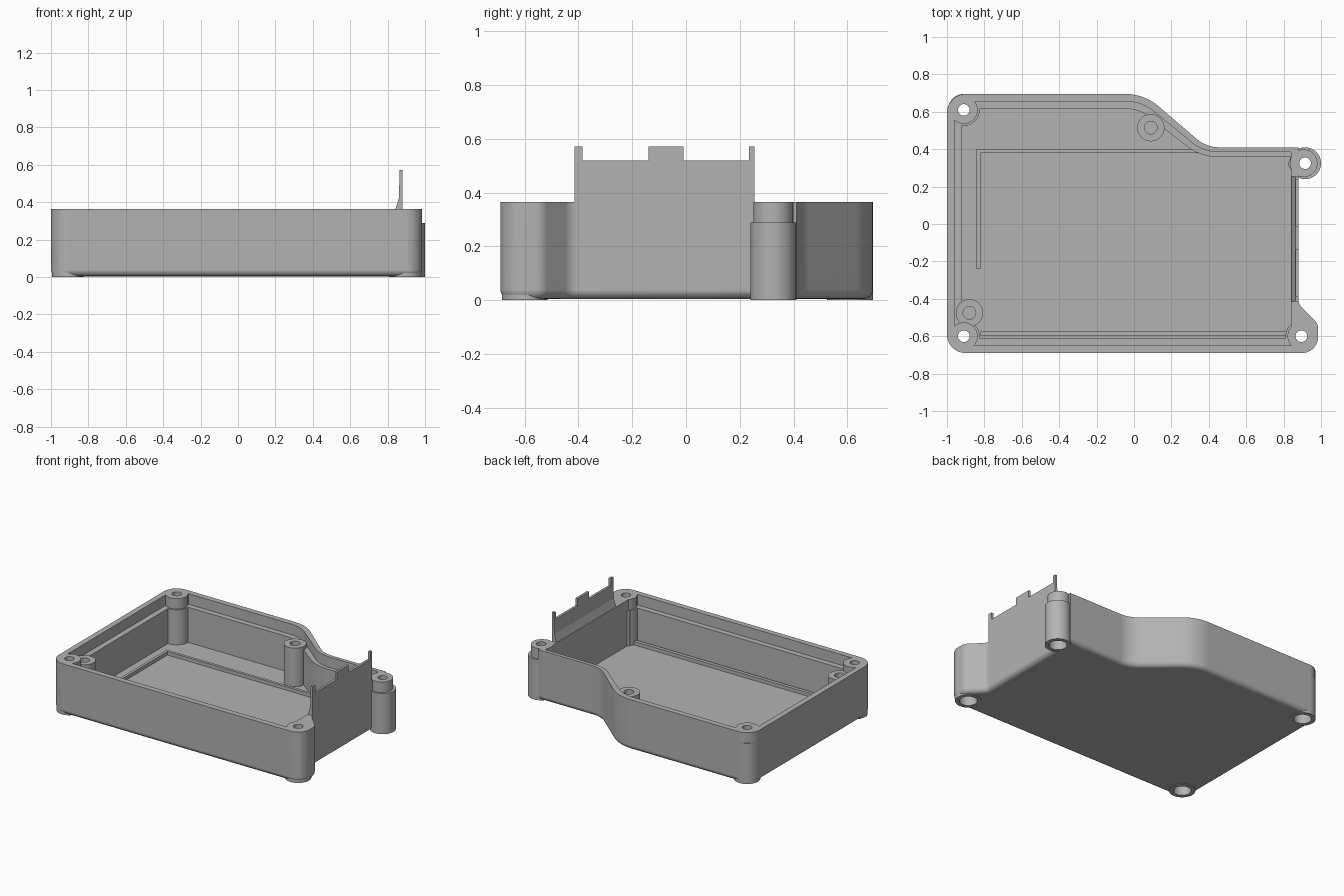
import bpy, bmesh, math
from mathutils import Vector

if "Cube" in bpy.data.objects:
    bpy.data.objects.remove(bpy.data.objects["Cube"], do_unlink=True)

RIM, LEDGE, FLOOR = 0.365, 0.29, 0.04

grey = bpy.data.materials.new("case_grey")
grey.use_nodes = True
grey.diffuse_color = (0.45, 0.45, 0.45, 1)
grey.node_tree.nodes["Principled BSDF"].inputs["Base Color"].default_value = (0.45, 0.45, 0.45, 1)


def rounded(corners, steps=12):
    """Turn (x, y, radius) corners into a smooth outline."""
    pts = []
    for i, (x, y, r) in enumerate(corners):
        p = Vector((x, y))
        if r == 0:
            pts.append(p)
            continue
        a = (Vector(corners[i - 1][:2]) - p).normalized()
        b = (Vector(corners[(i + 1) % len(corners)][:2]) - p).normalized()
        half = a.angle(b) / 2
        centre = p + (a + b).normalized() * r / math.sin(half)
        start = p + a * r / math.tan(half) - centre
        sweep = start.angle_signed(p + b * r / math.tan(half) - centre)
        for k in range(steps + 1):
            t = -sweep * k / steps
            c, s = math.cos(t), math.sin(t)
            pts.append(centre + Vector((start.x * c - start.y * s, start.x * s + start.y * c)))
    return pts


def prism(name, pts, z0, z1, fillet=0):
    """Extrude an outline upwards, optionally rounding its bottom edge."""
    bm = bmesh.new()
    base = bm.faces.new([bm.verts.new((p[0], p[1], z0)) for p in pts])
    top = bmesh.ops.extrude_face_region(bm, geom=[base], use_keep_orig=True)["geom"]
    bmesh.ops.translate(bm, verts=[v for v in top if isinstance(v, bmesh.types.BMVert)],
                        vec=(0, 0, z1 - z0))
    bmesh.ops.recalc_face_normals(bm, faces=bm.faces)
    if fillet:
        edges = [e for e in bm.edges if all(v.co.z < z0 + 1e-4 for v in e.verts)]
        bmesh.ops.bevel(bm, geom=edges, offset=fillet, segments=4, profile=0.5, affect='EDGES')
    mesh = bpy.data.meshes.new(name)
    bm.to_mesh(mesh)
    bm.free()
    mesh.materials.append(grey)
    obj = bpy.data.objects.new(name, mesh)
    bpy.context.collection.objects.link(obj)
    return obj


def cylinder(name, x, y, r, z0, z1, n=40):
    ring = [(x + r * math.cos(math.tau * k / n), y + r * math.sin(math.tau * k / n)) for k in range(n)]
    return prism(name, ring, z0, z1)


def box(name, x0, x1, y0, y1, z0, z1):
    return prism(name, [(x0, y0), (x1, y0), (x1, y1), (x0, y1)], z0, z1)


def activate(obj):
    bpy.ops.object.select_all(action='DESELECT')
    obj.select_set(True)
    bpy.context.view_layer.objects.active = obj


def combine(target, tool, operation):
    """Apply a boolean and discard the tool."""
    tool.hide_render = True
    activate(target)
    mod = target.modifiers.new("cut", 'BOOLEAN')
    mod.object, mod.operation, mod.solver = tool, operation, 'EXACT'
    bpy.ops.object.modifier_apply(modifier=mod.name)
    bpy.data.objects.remove(tool, do_unlink=True)


def cavity(d):
    """Inner outline at wall thickness d."""
    r = max(0.1 - d, 0.02)
    return rounded([(-1 + d, -0.69 + d, r), (0.84, -0.69 + d, 0), (0.84, 0.41 - 0.65 * d, 0),
                    (0.387 - 0.37 * d, 0.41 - 0.65 * d, 0.19 + d),
                    (0.055 - 0.37 * d, 0.695 - d, 0.27 - d), (-1 + d, 0.695 - d, r)])


# Outer shell with curved back edge and front-right lug
shell = rounded([(-1, -0.69, 0.1), (0.985, -0.69, 0.088), (0.985, -0.535, 0.06), (0.88, -0.43, 0.06),
                 (0.88, 0.41, 0), (0.387, 0.41, 0.19), (0.055, 0.695, 0.27), (-1, 0.695, 0.1)])
body = prism("case_body", shell, 0.004, RIM, fillet=0.035)

# Hollow interior with a stepped lip
combine(body, prism("deep_cutter", cavity(0.08), FLOOR, 0.6), 'DIFFERENCE')
combine(body, prism("lip_cutter", cavity(0.04), LEDGE, 0.6), 'DIFFERENCE')

# Screw bosses: wide column below the ledge, slimmer above
bosses = [(-0.91, 0.61), (-0.91, -0.6), (0.895, -0.6), (0.915, 0.325)]
for x, y in bosses:
    lug = y == 0.325
    combine(body, cylinder("boss", x, y, 0.085, 0, LEDGE), 'UNION')
    combine(body, cylinder("boss_top", x - 0.008 * lug, y, 0.074, LEDGE - 0.05, RIM), 'UNION')

# Inner posts
posts = [(0.09, 0.515), (-0.88, -0.475)]
for x, y in posts:
    combine(body, cylinder("post", x, y, 0.073, FLOOR - 0.01, 0.315), 'UNION')

# Screw holes, with counterbores from below
for x, y in bosses:
    combine(body, cylinder("hole", x, y, 0.031, -0.1, 0.6, 24), 'DIFFERENCE')
    combine(body, cylinder("counterbore", x, y, 0.058, -0.1, 0.2, 32), 'DIFFERENCE')
for x, y in posts:
    combine(body, cylinder("post_hole", x, y, 0.034, 0.08, 0.6, 24), 'DIFFERENCE')

# Raised ribs on the floor
box("left_rib", -0.842, -0.822, -0.24, 0.40, FLOOR - 0.005, 0.065)
box("back_rib", -0.822, 0.84, 0.38, 0.40, FLOOR - 0.005, 0.065).location.y = -0.001
box("front_rib", -0.82, 0.82, -0.60, -0.575, FLOOR - 0.005, 0.065)

# Guide ribs beside the end panel
for y in (-0.56, 0.32):
    box("panel_guide", 0.825, 0.845, y - 0.012, y + 0.012, FLOOR - 0.005, LEDGE)


# End panel rising above the rim: sloped foot, plate, and three tabs
def panel_piece(name, y0, y1, section):
    obj = prism(name, section, y0, y1)
    for v in obj.data.vertices:
        x, z, y = v.co
        v.co = (x, y, z)
    obj.data.flip_normals()
    return obj


panel_piece("end_panel", -0.415, 0.255,
            [(0.842, RIM), (0.88, RIM), (0.88, 0.52), (0.863, 0.52), (0.86, 0.42)])
for y0, y1 in ((-0.415, -0.385), (-0.14, -0.01), (0.235, 0.255)):
    box("panel_tab", 0.863, 0.88, y0, y1, 0.52, 0.572)

# Smooth curved walls while keeping edges crisp
activate(body)
bpy.ops.object.shade_smooth_by_angle(angle=math.radians(30))
normals = body.modifiers.new("even_normals", 'WEIGHTED_NORMAL')
normals.keep_sharp = True
